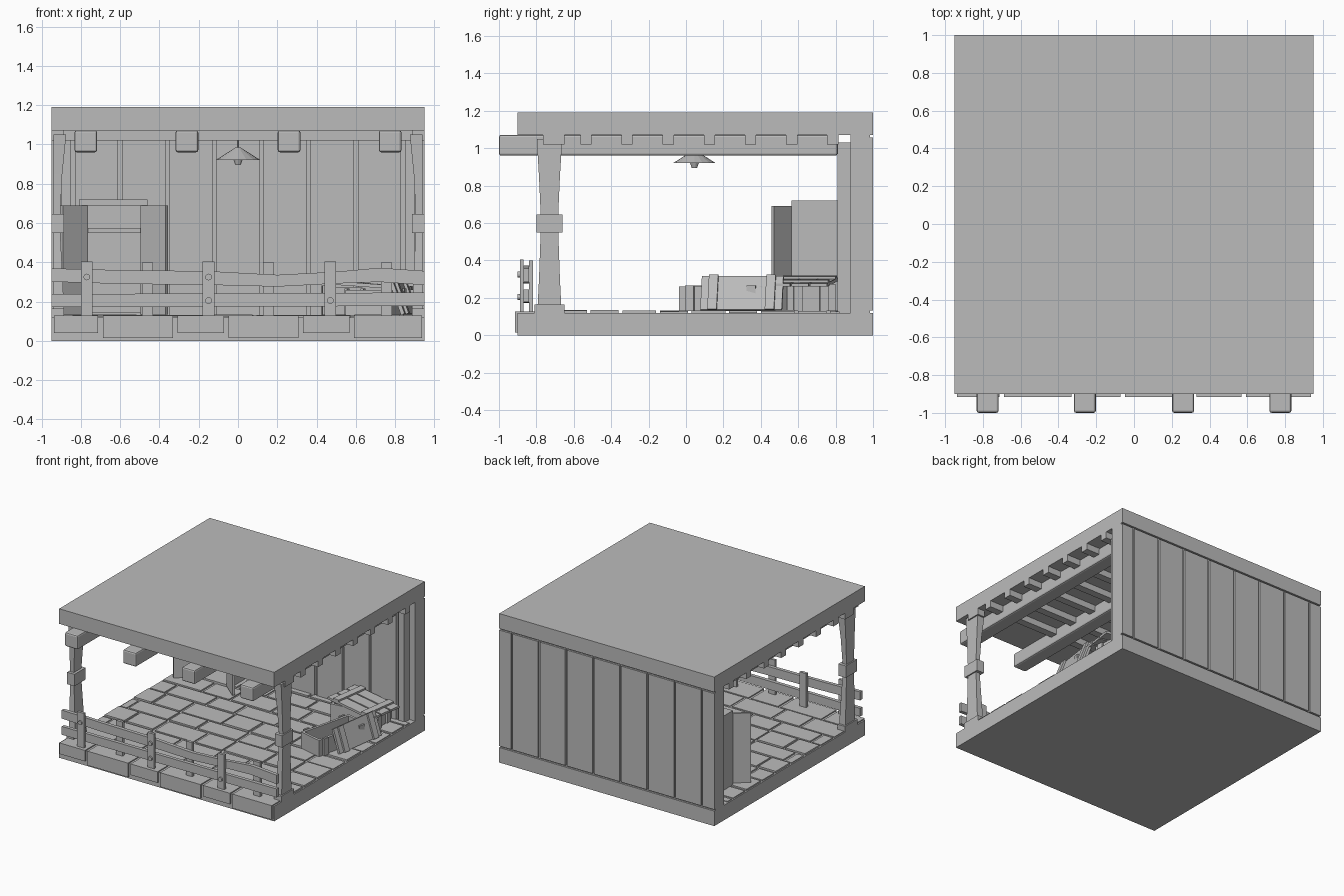
import bpy, bmesh, random
from math import radians, cos, sin
from mathutils import Matrix, Vector

random.seed(4)
if "Cube" in bpy.data.objects:
    bpy.data.objects.remove(bpy.data.objects["Cube"], do_unlink=True)

# One plain grey for everything
grey = bpy.data.materials.new("plain_grey")
grey.use_nodes = True
grey.diffuse_color = (0.5, 0.5, 0.5, 1)
grey.node_tree.nodes["Principled BSDF"].inputs["Base Color"].default_value = (0.5, 0.5, 0.5, 1)


def finish(name, bm):
    bmesh.ops.recalc_face_normals(bm, faces=bm.faces)
    mesh = bpy.data.meshes.new(name)
    bm.to_mesh(mesh)
    bm.free()
    mesh.materials.append(grey)
    ob = bpy.data.objects.new(name, mesh)
    bpy.context.collection.objects.link(ob)
    return ob


def add_box(bm, x, y, z, matrix=Matrix()):
    """Box from (low, high) ranges on each axis."""
    mid = Vector([(a + b) / 2 for a, b in (x, y, z)])
    size = Vector([b - a for a, b in (x, y, z)])
    bmesh.ops.create_cube(bm, size=1, matrix=matrix @ Matrix.Translation(mid) @ Matrix.Diagonal(size.to_4d()))


def boxes(name, items, matrix=Matrix()):
    bm = bmesh.new()
    for x, y, z in items:
        add_box(bm, x, y, z, matrix)
    return finish(name, bm)


def loft(name, rings):
    """Skin between equal-sized rings of points and cap both ends."""
    bm = bmesh.new()
    rows = [[bm.verts.new(p) for p in ring] for ring in rings]
    n = len(rows[0])
    for a, b in zip(rows, rows[1:]):
        for i in range(n):
            bm.faces.new((a[i], a[(i + 1) % n], b[(i + 1) % n], b[i]))
    bm.faces.new(rows[0])
    bm.faces.new(rows[-1])
    return finish(name, bm)


def place(x, y, z, turn=0, tilt=0, axis='Y'):
    return Matrix.Translation((x, y, z)) @ Matrix.Rotation(radians(turn), 4, 'Z') @ Matrix.Rotation(radians(tilt), 4, axis)


W = 0.95
FLOOR = 0.12

# Shell: floor slab, roof slab and back wall core
boxes("floor_slab", [((-W, W), (-0.9, 1), (0, FLOOR))])
boxes("roof_slab", [((-W, W), (-0.9, 1), (1.07, 1.19))])
boxes("back_wall", [((-W, W), (0.88, 0.985), (FLOOR, 1.07))])

# Vertical planks on both sides of the back wall
seams = [-W] + [-0.84 + 0.24 * i for i in range(8)] + [W]
inner, outer = [], []
for a, b in zip(seams, seams[1:]):
    inner.append(((max(a + 0.01, -0.9), min(b - 0.01, 0.9)), (0.81, 0.89), (FLOOR, 1.03)))
    lo = a if a == -W else a + 0.008
    hi = b if b == W else b - 0.008
    outer.append(((lo, hi), (0.98, 1), (FLOOR + 0.012, 1.058)))
boxes("inner_wall_planks", inner)
boxes("outer_wall_planks", outer)

# Paving: front kerb stones and staggered floor tiles
kerb = [-0.95, -0.7, -0.32, -0.06, 0.32, 0.58, 0.95]
boxes("kerb_stones", [((a + 0.012, b - 0.012), (-0.915, -0.72), (0.015 if i % 2 else 0.04, 0.128))
                      for i, (a, b) in enumerate(zip(kerb, kerb[1:]))])
tiles = []
y = -0.71
row = 0
while y < 0.8:
    depth = 0.17 if row % 2 else 0.2
    x, wide = -W - random.uniform(0, 0.2), row % 2 == 0
    while x < W - 0.02:
        w = 0.36 if wide else 0.25
        lo, hi = max(x, -W) + 0.01, min(x + w, W) - 0.01
        if hi - lo > 0.03:
            tiles.append(((lo, hi), (y, min(y + depth - 0.02, 0.82)), (0.1, random.uniform(0.125, 0.135))))
        x += w
        wide = not wide
    y += depth
    row += 1
boxes("floor_tiles", tiles)

# Ceiling: cross joists and long beams poking out at the front
boxes("ceiling_joists", [((-W, W), (c - 0.03, c + 0.03), (1.02, 1.08))
                         for c in [-0.535 + 0.22 * i for i in range(7)]])
beams = boxes("ceiling_beams", [((c - 0.058, c + 0.058), (-1, 0.81), (0.96, 1.072))
                                for c in (-0.775, -0.26, 0.26, 0.775)])
bev = beams.modifiers.new("soft_edges", 'BEVEL')
bev.width = 0.012
bev.segments = 2

# Front corner posts with a pinched waist, band, foot and cap
for side, label in ((1, "left"), (-1, "right")):
    def ring(z, inner_x, half, side=side):
        xs = (side * inner_x, side * 0.94)
        return [(xs[0], -0.73 - half, z), (xs[1], -0.73 - half, z), (xs[1], -0.73 + half, z), (xs[0], -0.73 + half, z)]
    loft(label + "_post", [ring(FLOOR, 0.885, 0.065), ring(0.3, 0.892, 0.056), ring(0.55, 0.905, 0.047),
                           ring(0.65, 0.905, 0.047), ring(0.85, 0.895, 0.056), ring(1.05, 0.875, 0.068)])
    span = sorted((side * 0.885, side * W))
    boxes(label + "_post_trim", [(span, (-0.8, -0.66), (0.55, 0.645)),
                                 (span, (-0.81, -0.65), (FLOOR, 0.165)),
                                 (span, (-0.765, -0.65), (1.02, 1.08))])

# Fence: uprights in front of and behind two rails
boxes("fence_front_uprights", [((c - 0.03, c + 0.03), (-0.888, -0.868), (FLOOR, 0.405)) for c in (-0.77, -0.15, 0.47)])
boxes("fence_back_uprights", [((c - 0.028, c + 0.028), (-0.84, -0.818), (FLOOR, 0.4)) for c in (-0.46, 0.155, 0.755)])


def rail(name, path):
    loft(name, [[(x, -0.868, z - h), (x, -0.84, z - h), (x, -0.84, z + h), (x, -0.868, z + h)] for x, z, h in path])


rail("fence_top_rail", [(-W, 0.335, 0.034), (-0.6, 0.325, 0.035), (-0.15, 0.32, 0.035), (0.2, 0.306, 0.03),
                        (0.5, 0.322, 0.03), (0.72, 0.336, 0.036), (W, 0.32, 0.036)])
rail("fence_bottom_rail", [(-W, 0.205, 0.033), (0, 0.208, 0.034), (W, 0.212, 0.034)])
bm = bmesh.new()
for x, z in ((-0.77, 0.325), (-0.15, 0.325), (-0.15, 0.205), (0.47, 0.205)):
    bmesh.ops.create_cone(bm, cap_ends=True, segments=12, radius1=0.017, radius2=0.017, depth=0.02,
                          matrix=Matrix.Translation((x, -0.89, z)) @ Matrix.Rotation(radians(90), 4, 'X'))
finish("fence_bolts", bm)

# Hanging lamp: cord, conical shade and bulb
bm = bmesh.new()
for r1, r2, z1, z2, n in ((0.115, 0.012, 0.92, 0.985, 16), (0.014, 0.024, 0.895, 0.922, 10), (0.006, 0.006, 0.98, 1.08, 8)):
    bmesh.ops.create_cone(bm, cap_ends=True, segments=n, radius1=r1, radius2=r2, depth=z2 - z1,
                          matrix=Matrix.Translation((0, 0.045, (z1 + z2) / 2)))
finish("hanging_lamp", bm)

# Cupboard with a shelf and two open doors
bx, by = (-0.81, -0.46), (0.565, 0.81)
boxes("cupboard", [(bx, by, (0.69, 0.72)), (bx, by, (FLOOR, 0.145)),
                   ((-0.81, -0.775), by, (FLOOR, 0.7)), ((-0.495, -0.46), by, (FLOOR, 0.7)),
                   (bx, (0.78, 0.81), (FLOOR, 0.7)), ((-0.79, -0.48), (0.59, 0.8), (0.55, 0.575))])
for name, x, turn in (("cupboard_right_door", -0.77, 220), ("cupboard_left_door", -0.49, -40)):
    boxes(name, [((0, 0.165), (-0.01, 0.01), (0.135, 0.69))], place(x, 0.57, 0, turn))


def crate(name, matrix, sx, sy, h):
    """Open crate with raised corner battens on its long sides."""
    t = 0.02
    parts = [((-sx, sx), (-sy, sy), (0, t))]
    for s in (-1, 1):
        parts.append((sorted((s * sx, s * (sx - t))), (-sy, sy), (0, h)))
        parts.append(((-sx, sx), sorted((s * sy, s * (sy - t))), (0, h)))
        for e in (-1, 1):
            c = e * (sy - 0.06)
            parts.append((sorted((s * sx, s * (sx + 0.015))), (c - 0.024, c + 0.024), (0, h + 0.006)))
    boxes(name, parts, matrix)


# Open crate in front, with its loose side leaning against it
crate("front_crate", place(0.7, 0.21, 0.13, -14), 0.1, 0.23, 0.13)
boxes("leaning_crate_side", [((-0.01, 0.01), (-0.22, 0.22), (0, 0.19)),
                             ((0.01, 0.025), (-0.18, -0.13), (-0.003, 0.193)),
                             ((0.01, 0.025), (0.13, 0.18), (-0.003, 0.193))],
      place(0.87, 0.295, 0.135, -8, -20))

# Rear crate with a skewed, tilted slatted lid
crate("rear_crate", place(0.63, 0.65, 0.13, 6), 0.18, 0.13, 0.145)
boxes("rear_crate_lid", [((-0.22, 0.22), (c - 0.045, c + 0.045), (0, 0.018)) for c in (-0.1, 0, 0.1)]
      + [((c - 0.025, c + 0.025), (-0.145, 0.145), (0.018, 0.032)) for c in (-0.14, 0.14)],
      place(0.66, 0.64, 0.275, -8, 4))
